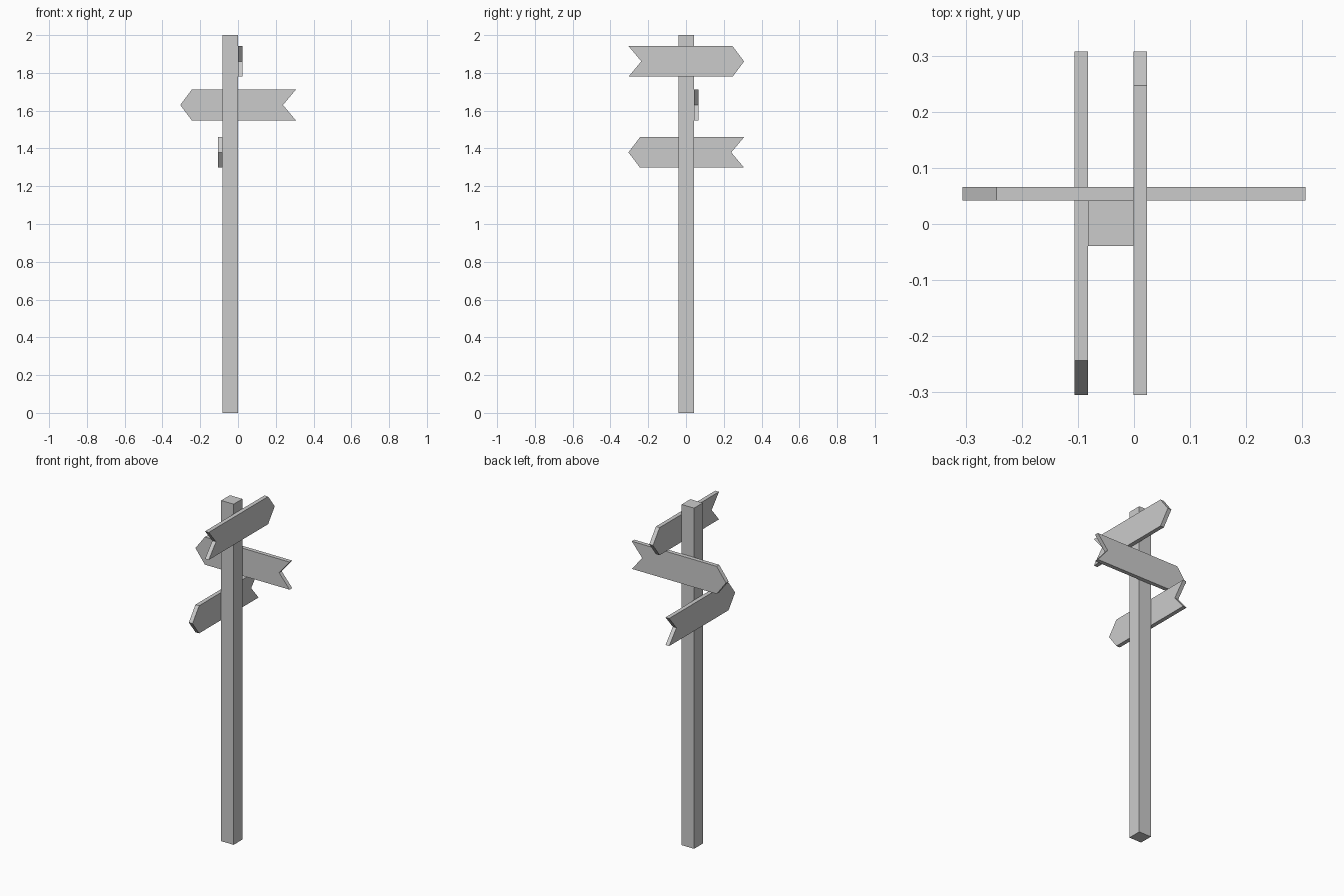
import bpy, bmesh
from math import radians
from mathutils import Matrix

if "Cube" in bpy.data.objects:
    bpy.data.objects.remove(bpy.data.objects["Cube"])

def prism(name, profile, thickness, matrix):
    # extrude an XZ profile along +Y, then place it
    bm = bmesh.new()
    face = bm.faces.new([bm.verts.new((x, 0, z)) for x, z in profile])
    ext = bmesh.ops.extrude_face_region(bm, geom=[face])
    verts = [v for v in ext["geom"] if isinstance(v, bmesh.types.BMVert)]
    bmesh.ops.translate(bm, verts=verts, vec=(0, thickness, 0))
    bmesh.ops.transform(bm, matrix=matrix, verts=bm.verts)
    bmesh.ops.recalc_face_normals(bm, faces=bm.faces)
    mesh = bpy.data.meshes.new(name)
    bm.to_mesh(mesh)
    bm.free()
    obj = bpy.data.objects.new(name, mesh)
    bpy.context.collection.objects.link(obj)
    return obj

# square post, slightly off centre
W = 0.081
CX, CY = -0.0415, 0.0015
half = W / 2
prism("post", [(-half, 0), (half, 0), (half, 2), (-half, 2)], W,
      Matrix.Translation((CX, CY - half, 0)))

# arrow board: point at -x, swallowtail notch at +x
L, S, N, H, T = 0.306, 0.245, 0.238, 0.081, 0.024
arrow = [(-L, 0), (-S, -H), (L, -H), (N, 0), (L, H), (-S, H)]

# each board sits on a different face of the post: name, position, turn
boards = [
    ("top_arrow_board", (CX + half, 0.0015, 1.861), -90),
    ("middle_arrow_board", (0, CY + half, 1.63), 0),
    ("bottom_arrow_board", (CX - half, 0.0015, 1.379), 90),
]
for name, pos, turn in boards:
    prism(name, arrow, T,
          Matrix.Translation(pos) @ Matrix.Rotation(radians(turn), 4, 'Z'))
